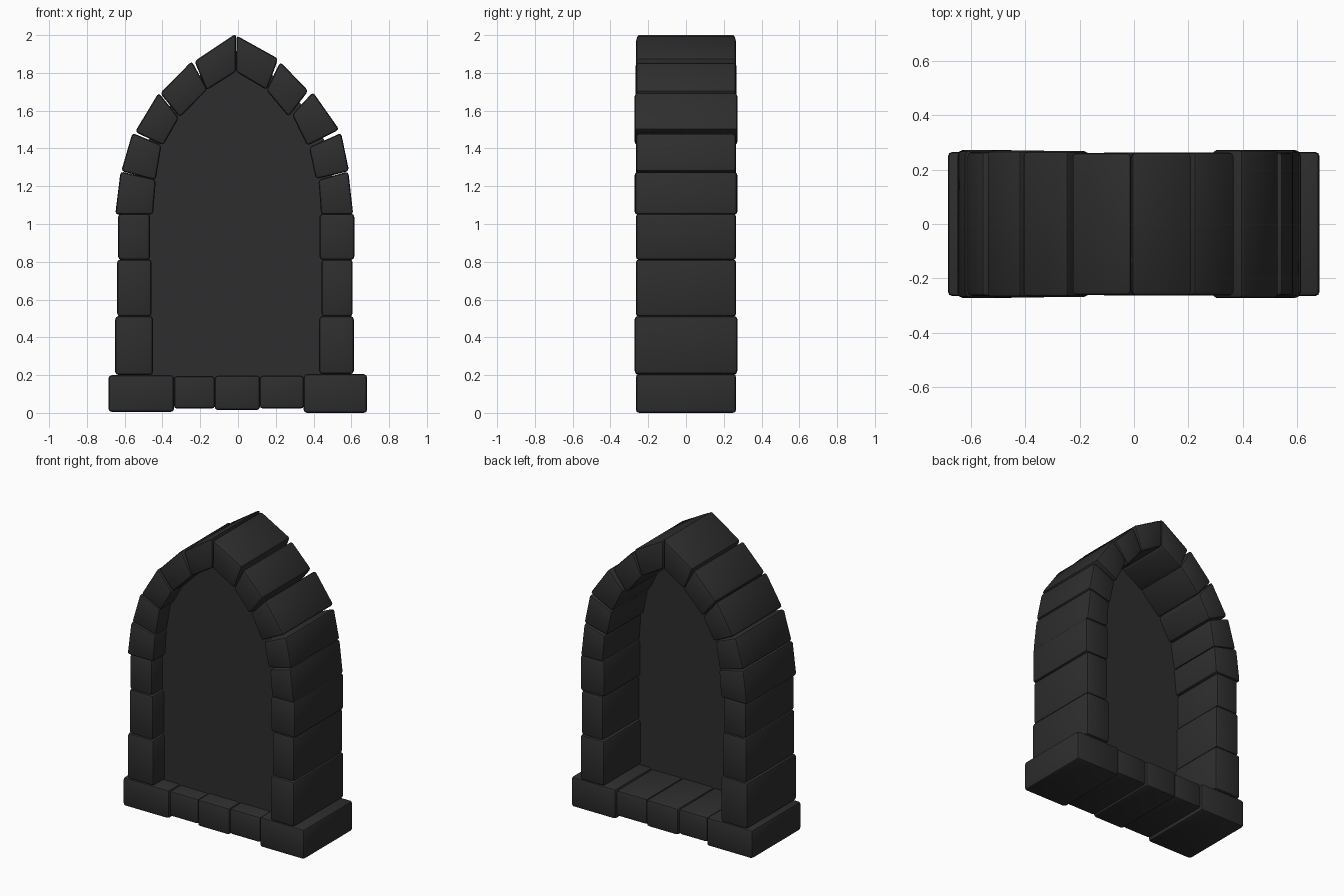
import bpy, bmesh

stone_mat = bpy.data.materials.new("charcoal stone")
stone_mat.diffuse_color = (0.027, 0.027, 0.027, 1)
panel_mat = bpy.data.materials.new("dark panel")
panel_mat.diffuse_color = (0.027, 0.027, 0.028, 1)


def prism(name, pts, y0, y1, mat, bevel=0.0):
    """Extrude an x/z outline from y0 to y1, with optional rounded edges."""
    bm = bmesh.new()
    face = bm.faces.new([bm.verts.new((x, y0, z)) for x, z in pts])
    res = bmesh.ops.extrude_face_region(bm, geom=[face])
    for v in res["geom"]:
        if isinstance(v, bmesh.types.BMVert):
            v.co.y = y1
    bmesh.ops.recalc_face_normals(bm, faces=bm.faces)
    if bevel:
        bmesh.ops.bevel(bm, geom=list(bm.edges), offset=bevel, segments=2,
                        profile=0.5, affect='EDGES')
    me = bpy.data.meshes.new(name)
    bm.to_mesh(me)
    bm.free()
    me.materials.append(mat)
    ob = bpy.data.objects.new(name, me)
    bpy.context.collection.objects.link(ob)
    bpy.ops.object.select_all(action='DESELECT')
    ob.select_set(True)
    bpy.context.view_layer.objects.active = ob
    if bevel:
        bpy.ops.object.shade_smooth_by_angle(angle=0.6)
    return ob


def block(name, x0, x1, z0, z1, d):
    prism(name, [(x0, z0), (x1, z0), (x1, z1), (x0, z1)], -d, d, stone_mat, 0.018)


# Sill stones
for i, (x0, x1, z0, z1, d) in enumerate([
        (-.686, -.338, .005, .20, .266), (-.34, -.122, .022, .195, .256),
        (-.124, .117, .015, .198, .264), (.115, .349, .022, .198, .258),
        (.347, .684, .0, .205, .266)]):
    block(f"sill_stone_{i + 1}", x0, x1, z0, z1, d)

# Upright jamb stones, left then right
for i, (x0, x1, z0, z1, d) in enumerate([
        (-.65, -.45, .20, .513, .270), (-.64, -.457, .51, .813, .266),
        (-.635, -.465, .81, 1.055, .264), (.43, .613, .205, .513, .272),
        (.442, .607, .51, .813, .266), (.432, .616, .81, 1.055, .266)]):
    block(f"jamb_stone_{i + 1}", x0, x1, z0, z1, d)

# Wedge stones of the pointed arch: outer/inner corners, bottom to top
left = [
    [(-.650, 1.05), (-.450, 1.05), (-.435, 1.235), (-.622, 1.278)],
    [(-.618, 1.28), (-.436, 1.232), (-.405, 1.418), (-.559, 1.482)],
    [(-.545, 1.488), (-.396, 1.416), (-.313, 1.562), (-.420, 1.695)],
    [(-.412, 1.692), (-.308, 1.565), (-.162, 1.712), (-.245, 1.862)],
    [(-.230, 1.862), (-.167, 1.708), (-.011, 1.806), (-.011, 2.008)]]
right = [
    [(.440, 1.05), (.610, 1.05), (.584, 1.278), (.426, 1.234)],
    [(.412, 1.238), (.588, 1.28), (.546, 1.482), (.376, 1.406)],
    [(.366, 1.415), (.536, 1.50), (.397, 1.698), (.286, 1.58)],
    [(.268, 1.568), (.372, 1.705), (.224, 1.858), (.150, 1.708)],
    [(.152, 1.710), (.213, 1.875), (-.008, 1.998), (-.011, 1.806)]]
for side, stones, depths in (("left", left, (.272, .266, .270, .268, .262)),
                             ("right", right, (.270, .264, .273, .264, .264))):
    for i, (pts, d) in enumerate(zip(stones, depths)):
        prism(f"arch_stone_{side}_{i + 1}", pts, -d, d, stone_mat, 0.016)

# Flat infill panel, its edge buried in the middle of the stones
panel = [(-.55, .15), (.53, .15), (.53, 1.05), (.50, 1.26), (.46, 1.44), (.33, 1.64),
         (.18, 1.79), (-.01, 1.90), (-.20, 1.79), (-.36, 1.63), (-.47, 1.45),
         (-.53, 1.26), (-.55, 1.05)]
prism("infill_panel", panel, -.148, -.122, panel_mat)
